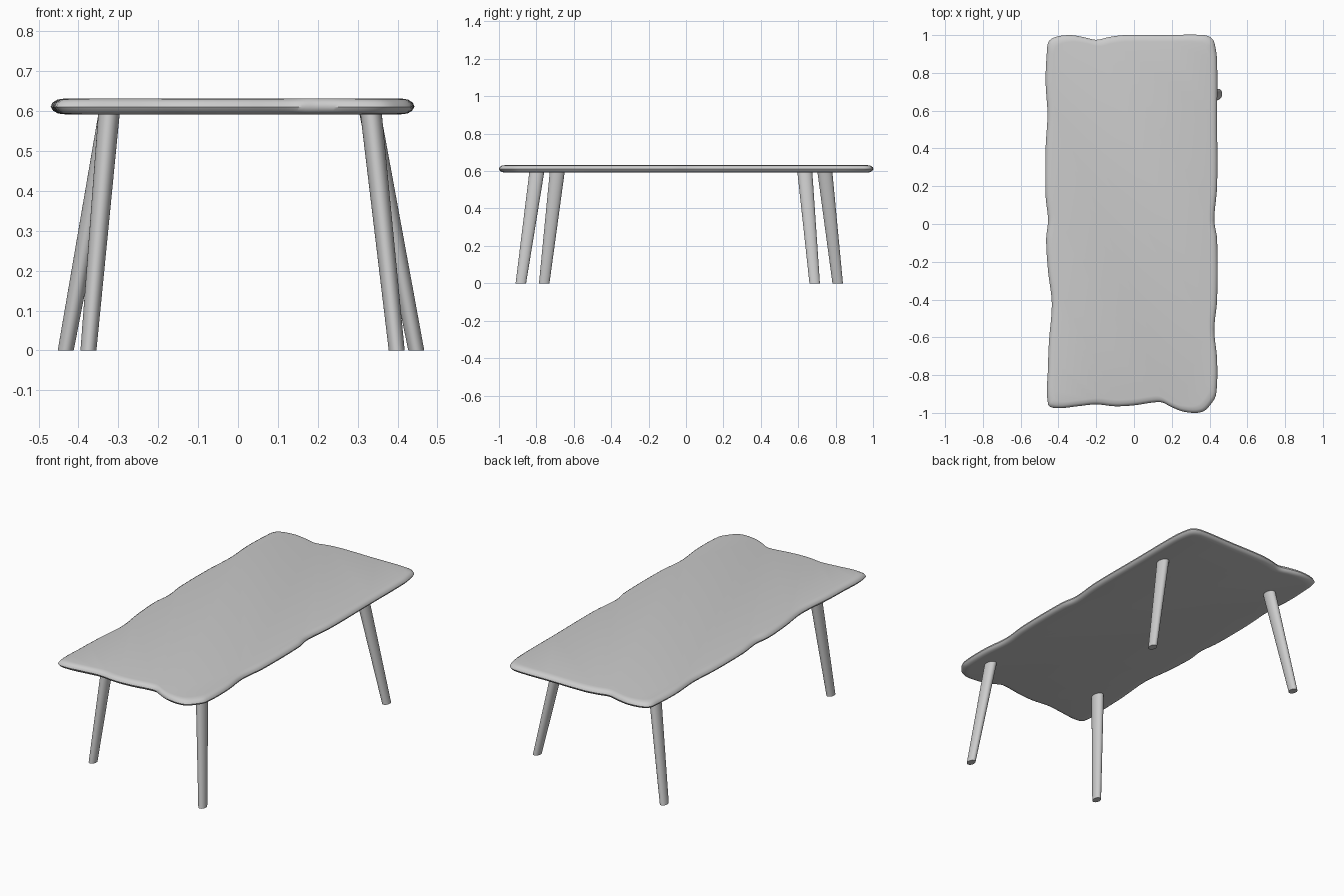
import bpy, math
from mathutils import Vector
from mathutils.geometry import interpolate_bezier

if "Cube" in bpy.data.objects:
    bpy.data.objects.remove(bpy.data.objects["Cube"])


def loft(name, rings):
    """Skin closed rings of equal point count, cap both ends, smooth shade."""
    n = len(rings[0])
    verts = [p for ring in rings for p in ring]
    faces = [(r * n + i, r * n + (i + 1) % n, (r + 1) * n + (i + 1) % n, (r + 1) * n + i)
             for r in range(len(rings) - 1) for i in range(n)]
    faces.append(tuple(reversed(range(n))))
    faces.append(tuple(range(len(verts) - n, len(verts))))
    mesh = bpy.data.meshes.new(name)
    mesh.from_pydata(verts, [], faces)
    obj = bpy.data.objects.new(name, mesh)
    bpy.context.collection.objects.link(obj)
    bpy.ops.object.select_all(action='DESELECT')
    obj.select_set(True)
    bpy.context.view_layer.objects.active = obj
    bpy.ops.object.shade_smooth_by_angle(angle=math.radians(40))
    return obj


def smooth_loop(points, steps=5):
    """Catmull-Rom curve through a closed loop of 2D points."""
    pts = [Vector((x, y, 0)) for x, y in points]
    n, out = len(pts), []
    for i in range(n):
        a, b, c, d = (pts[(i + k) % n] for k in (-1, 0, 1, 2))
        # tangents limited by segment length so long straight edges do not overshoot
        seg = (c - b).length / 3
        t1, t2 = (c - a).normalized() * seg, (d - b).normalized() * seg
        out += interpolate_bezier(b, b + t1, c - t2, c, steps + 1)[:-1]
    return out


# Tabletop: wavy live-edge outline, counter-clockwise from the front left corner
outline = [
    (-.455, -.955), (-.41, -.975), (-.3, -.965), (-.2, -.955), (-.1, -.965), (0, -.96),
    (.1, -.945), (.15, -.945), (.2, -.97), (.27, -.995), (.36, -.995), (.41, -.95),
    (.435, -.9), (.44, -.72), (.425, -.56), (.44, -.4), (.44, -.08), (.425, .02),
    (.44, .2), (.44, .55), (.44, .86), (.43, .94), (.415, .98), (.37, 1.0),
    (.16, 1.0), (-.05, 1.0), (-.13, .99), (-.2, .975), (-.27, .99), (-.34, 1.0),
    (-.415, .99), (-.452, .965), (-.462, .9), (-.468, .75), (-.458, .58), (-.468, .4),
    (-.468, .15), (-.455, .02), (-.465, -.08), (-.455, -.25), (-.435, -.42),
    (-.45, -.62), (-.455, -.75)]
edge = [(.035, .592), (.018, .594), (.006, .601), (0, .611), (.004, .621),
        (.016, .629), (.035, .632)]
loop = smooth_loop(outline)
loft("tabletop", [[(p.x * (1 - d / .45), p.y * (1 - d), z) for p in loop]
                  for d, z in edge])


# Splayed legs: tapered oval posts from foot centre to top centre
def leg(name, foot, top, sides=32):
    def oval(c, rx, ry, z):
        return [(c[0] + rx * math.cos(t), c[1] + ry * math.sin(t), z)
                for t in (2 * math.pi * i / sides for i in range(sides))]
    loft(name, [oval(foot, .020, .028, 0), oval(top, .027, .040, .60)])


leg("front_right_leg", (.398, -.883), (.333, -.797))
leg("front_left_leg", (-.375, -.758), (-.323, -.688))
leg("back_right_leg", (.447, .688), (.330, .635))
leg("back_left_leg", (-.432, .811), (-.322, .742))
